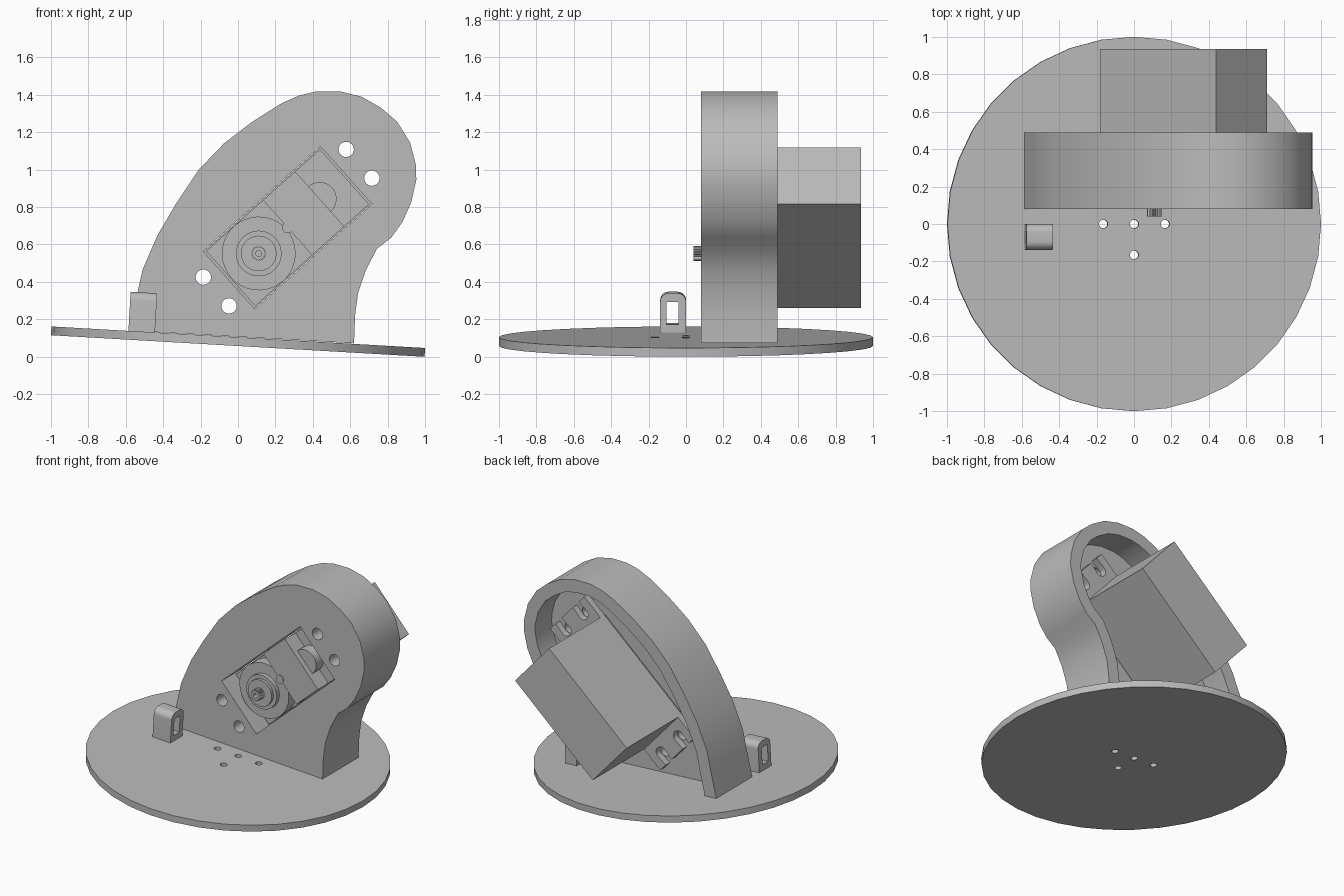
import bpy, bmesh, math
from mathutils import Matrix, Vector

cube = bpy.data.objects.get("Cube")
if cube:
    bpy.data.objects.remove(cube)

grey = bpy.data.materials.new("plain_grey")
grey.use_nodes = True
colour = (0.5, 0.5, 0.5, 1)
grey.diffuse_color = colour
grey.node_tree.nodes["Principled BSDF"].inputs["Base Color"].default_value = colour


def prism(name, points, low, high, matrix):
    """Extrude a 2D outline along local z, then place it."""
    bm = bmesh.new()
    face = bm.faces.new([bm.verts.new((x, y, low)) for x, y in points])
    new = bmesh.ops.extrude_face_region(bm, geom=[face])["geom"]
    for v in new:
        if isinstance(v, bmesh.types.BMVert):
            v.co.z = high
    bmesh.ops.recalc_face_normals(bm, faces=bm.faces)
    bm.transform(matrix)
    mesh = bpy.data.meshes.new(name)
    bm.to_mesh(mesh)
    bm.free()
    mesh.materials.append(grey)
    obj = bpy.data.objects.new(name, mesh)
    bpy.context.collection.objects.link(obj)
    return obj


def rect(x0, x1, y0, y1):
    return [(x0, y0), (x1, y0), (x1, y1), (x0, y1)]


def arc(cx, cy, r, start=0, end=360, n=36):
    full = end - start == 360
    steps = n if full else n + 1
    angles = [math.radians(start + (end - start) * i / n) for i in range(steps)]
    return [(cx + r * math.cos(a), cy + r * math.sin(a)) for a in angles]


def select_only(obj):
    bpy.ops.object.select_all(action="DESELECT")
    obj.select_set(True)
    bpy.context.view_layer.objects.active = obj


def cut(obj, *cutters):
    """Subtract each cutter and discard it."""
    for cutter in cutters:
        mod = obj.modifiers.new("cut", "BOOLEAN")
        mod.operation = "DIFFERENCE"
        mod.solver = "EXACT"
        mod.object = cutter
        select_only(obj)
        bpy.ops.object.modifier_apply(modifier=mod.name)
        bpy.data.objects.remove(cutter)


TILT = math.radians(3.3)
base_frame = Matrix.Translation((0, 0, 0.081)) @ Matrix.Rotation(TILT, 4, "Y")
# Local x, y become world x, z; local z points to the front
front_frame = Matrix.Rotation(math.pi / 2, 4, "X")
servo_frame = (Matrix.Translation((0.265, 0, 0.69)) @ front_frame
               @ Matrix.Rotation(math.radians(41.8), 4, "Z"))
parts = []

# Tilted round base with four small holes
HALF = 0.0235
base = prism("base_disc", arc(0, 0, 1), -HALF, HALF, base_frame)
cut(base, *[prism("cutter", arc(x, y, 0.023, n=20), -0.1, 0.1, base_frame)
            for x, y in ((-0.165, 0), (0, 0), (0.165, 0), (0, -0.165))])
parts.append(base)

# Cable loop: arched outline extruded along the base's x
loop_frame = base_frame @ Matrix(((0, 0, 1, 0), (1, 0, 0, 0), (0, 1, 0, 0), (0, 0, 0, 1)))
outline = ([(-0.138, 0.01), (0, 0.01)] + arc(-0.045, 0.188, 0.045, 0, 90, 8)
           + arc(-0.093, 0.188, 0.045, 90, 180, 8))
loop = prism("cable_loop", outline, -0.588, -0.446, loop_frame)
cut(loop, prism("cutter", rect(-0.105, -0.04, 0.066, 0.187), -0.7, -0.3, loop_frame))
parts.append(loop)

# Bracket: leaning outline, hollow from the back and open at the bottom
side = [(-0.585, 0.14), (-0.54, 0.33), (-0.51, 0.465), (-0.43, 0.65), (-0.33, 0.82),
        (-0.21, 1.0), (-0.075, 1.14), (0.075, 1.255), (0.23, 1.353), (0.326, 1.396),
        (0.42, 1.418), (0.545, 1.418), (0.66, 1.39), (0.765, 1.33), (0.85, 1.257),
        (0.92, 1.144), (0.95, 1.027), (0.953, 0.946), (0.925, 0.823), (0.877, 0.717),
        (0.818, 0.636), (0.743, 0.578), (0.684, 0.465), (0.642, 0.342),
        (0.626, 0.225), (0.62, 0.072)]


def inset(points, d):
    result = []
    for i, p in enumerate(points):
        a = Vector(points[max(i - 1, 0)])
        b = Vector(points[min(i + 1, len(points) - 1)])
        t = (b - a).normalized()
        result.append((p[0] + t.y * d, p[1] - t.x * d))
    return result


bracket = prism("bracket", side, -0.49, -0.08, front_frame)
inner = inset(side, 0.09)
inner = [(inner[0][0] - 0.05, -0.1)] + inner + [(inner[-1][0], -0.1)]
cut(bracket,
    prism("cutter", inner, -0.6, -0.3, front_frame),
    prism("cutter", rect(-0.42, 0.42, -0.207, 0.207), -0.4, 0, servo_frame),
    *[prism("cutter", arc(x, y, 0.041, n=24), -0.4, 0, servo_frame)
      for x in (-0.512, 0.512) for y in (-0.103, 0.103)])
parts.append(bracket)

# Servo body and its mounting tabs with open slots
parts.append(prism("servo_case", rect(-0.416, 0.416, -0.204, 0.204), -0.935, -0.35, servo_frame))
parts.append(prism("servo_upper_case", rect(-0.408, 0.408, -0.197, 0.197), -0.36, -0.22, servo_frame))
tabs = prism("mounting_tabs", rect(-0.59, 0.59, -0.204, 0.204), -0.35, -0.302, servo_frame)
for s in (0, 180):
    turn = servo_frame @ Matrix.Rotation(math.radians(s), 4, "Z")
    for y in (-0.103, 0.103):
        slot = arc(0.512, y, 0.042, 90, 270, 16) + [(0.7, y - 0.025), (0.7, y + 0.025)]
        cut(tabs, prism("cutter", slot, -0.5, -0.2, turn))
parts.append(tabs)

# Gear housing, raised block and bosses on the servo's front
SHAFT = -0.207
parts.append(prism("gear_housing", arc(SHAFT, 0, 0.197), -0.23, -0.14, servo_frame))
parts.append(prism("raised_block", rect(0, 0.23, -0.197, 0.197), -0.23, -0.1, servo_frame))
parts.append(prism("end_boss", arc(0.23, 0, 0.09, -90, 90, 16), -0.23, -0.14, servo_frame))
parts.append(prism("small_boss", arc(0, 0, 0.03, n=20), -0.23, -0.095, servo_frame))

# Stepped hub and splined output shaft with a screw hole
parts.append(prism("hub", arc(SHAFT, 0, 0.122), -0.15, -0.11, servo_frame))
parts.append(prism("hub_ring", arc(SHAFT, 0, 0.095), -0.12, -0.09, servo_frame))
teeth = []
for i in range(40):
    a, r = 2 * math.pi * i / 40, 0.04 if i % 2 else 0.034
    teeth.append((SHAFT + r * math.cos(a), r * math.sin(a)))
shaft = prism("output_shaft", teeth, -0.1, -0.04, servo_frame)
cut(shaft, prism("cutter", arc(SHAFT, 0, 0.016, n=16), -0.08, 0, servo_frame))
parts.append(shaft)

for part in parts:
    select_only(part)
    bpy.ops.object.shade_smooth_by_angle(angle=math.radians(30))
